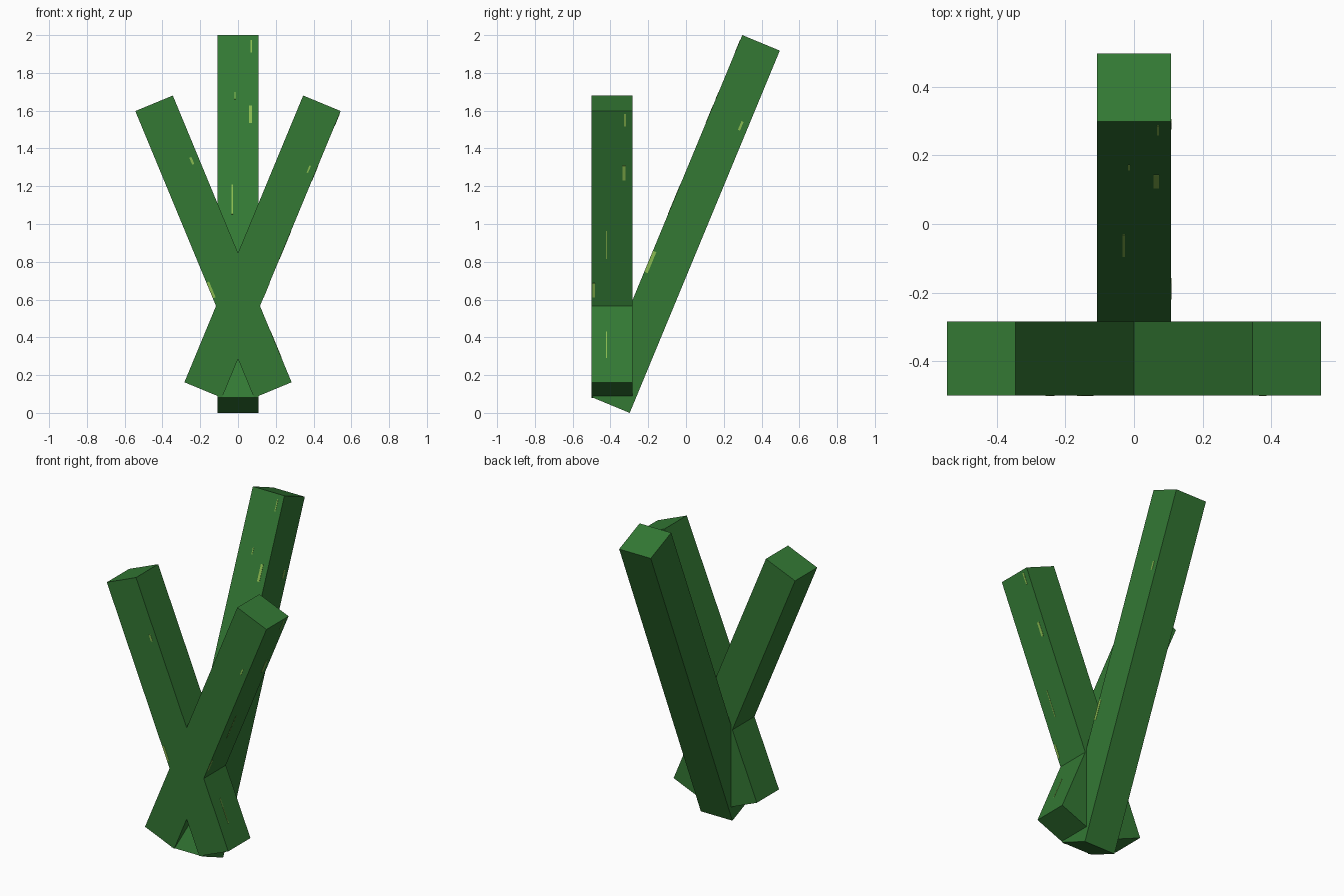
import bpy, bmesh, math
from mathutils import Matrix, Vector

cube = bpy.data.objects.get("Cube")
if cube:
    bpy.data.objects.remove(cube, do_unlink=True)


def material(name, rgb):
    m = bpy.data.materials.new(name)
    m.use_nodes = True
    m.diffuse_color = (*rgb, 1)
    m.node_tree.nodes["Principled BSDF"].inputs["Base Color"].default_value = (*rgb, 1)
    return m


GREEN = material("stem green", (0.033, 0.188, 0.034))
LIME = material("fleck lime", (0.25, 0.49, 0.08))
W = 0.215          # square stem section
H = W / 2
LEAN = math.radians(22.5)


def add_box(bm, center, size):
    bmesh.ops.create_cube(bm, size=1, matrix=Matrix.Translation(center) @ Matrix.Diagonal((*size, 1)))


def make_object(name, bm, mat, matrix):
    mesh = bpy.data.meshes.new(name)
    bm.to_mesh(mesh)
    bm.free()
    mesh.materials.append(mat)
    ob = bpy.data.objects.new(name, mesh)
    ob.matrix_world = matrix
    bpy.context.collection.objects.link(ob)


def stem(name, center, angle, axis, length, front=(), side=()):
    """Leaning square bar with thin flecks: (across, along, width, length)."""
    matrix = Matrix.Translation(center) @ Matrix.Rotation(angle, 4, axis)
    bm = bmesh.new()
    add_box(bm, Vector((0, 0, 0)), (W, W, length))
    make_object(name, bm, GREEN, matrix)
    bm = bmesh.new()
    for u, l, w, h in front:
        add_box(bm, Vector((u, -H, l)), (w, 0.003, h))
    for u, l, w, h in side:
        add_box(bm, Vector((H, u, l)), (0.003, w, h))
    make_object(name + "_flecks", bm, LIME, matrix)


# Tall stem leaning backwards
stem("back_stem", (0, 0, 1.0), -LEAN, 'X', 2.076,
     front=[(0.065, 0.583, 0.016, 0.10), (-0.03, 0.096, 0.008, 0.17),
            (0.07, 0.973, 0.006, 0.07), (-0.015, 0.69, 0.006, 0.04)],
     side=[(-0.097, -0.258, 0.018, 0.12), (0.069, 0.591, 0.012, 0.05)])

# Two shorter stems crossing at the front
stem("left_stem", (0.13, -0.392, 0.88), LEAN, 'Y', 1.643,
     front=[(0.069, 0.473, 0.008, 0.04)],
     side=[(0.065, 0.466, 0.016, 0.085), (-0.03, 0.055, 0.005, 0.16),
           (-0.097, -0.205, 0.012, 0.08), (0.07, 0.77, 0.010, 0.07)])
stem("right_stem", (-0.13, -0.392, 0.88), -LEAN, 'Y', 1.643,
     front=[(0.068, 0.464, 0.012, 0.04), (-0.099, -0.207, 0.014, 0.09)],
     side=[(-0.03, -0.607, 0.005, 0.15)])
